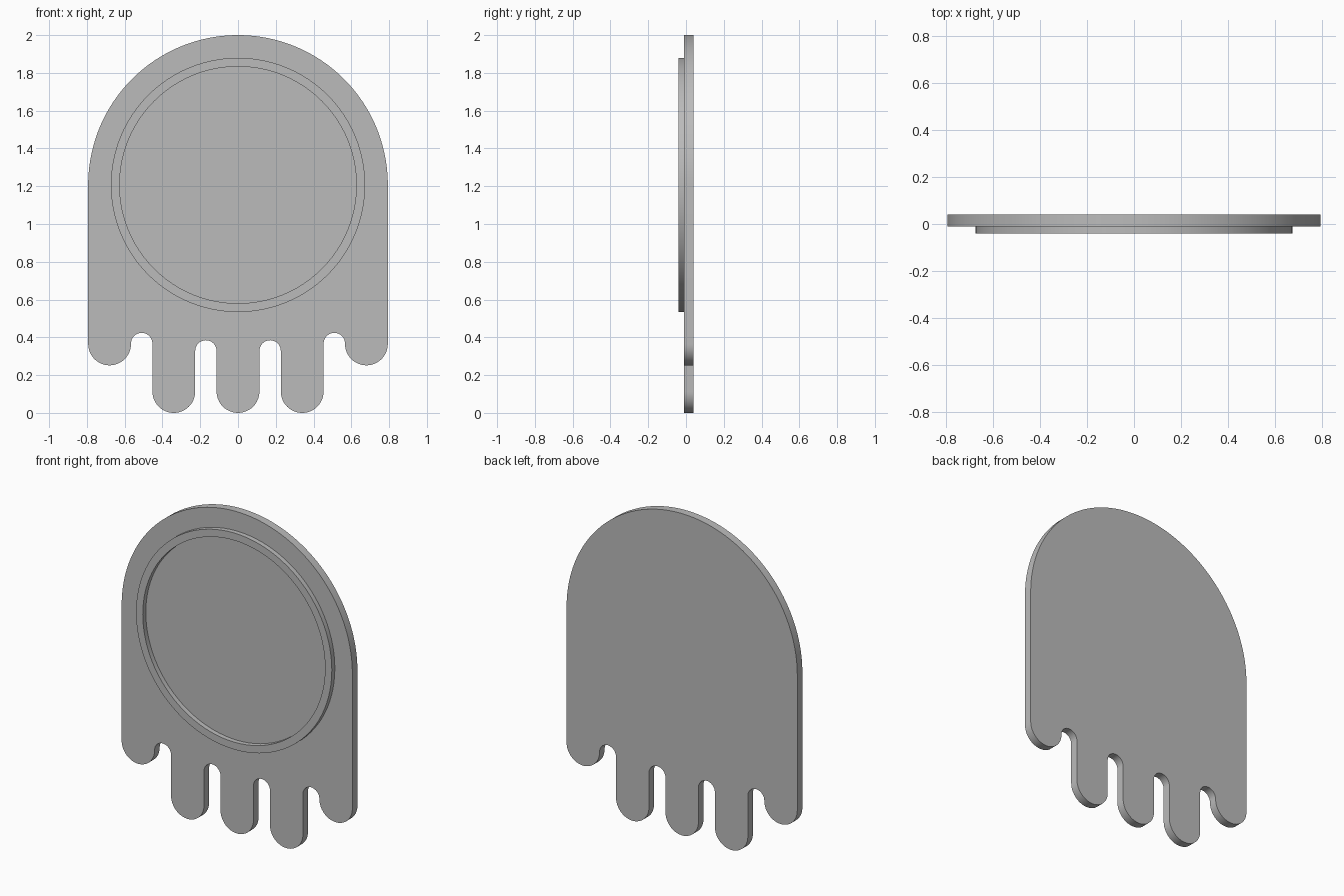
import bpy, bmesh
from math import sin, cos, pi, radians
from mathutils import Matrix, Vector

cube = bpy.data.objects.get("Cube")
if cube:
    bpy.data.objects.remove(cube, do_unlink=True)

grey = bpy.data.materials.new("plain grey")
grey.use_nodes = True
grey.diffuse_color = (0.5, 0.5, 0.5, 1)
grey.node_tree.nodes["Principled BSDF"].inputs["Base Color"].default_value = (0.5, 0.5, 0.5, 1)

UNIT = 2 / 17.65           # finger radius; gaps are half as wide
HEAD = 7 * UNIT            # radius of the rounded top
CENTRE_Z = 2 - HEAD
BACK, FACE, RIM = 0.04, -0.01, -0.04


def arc(x, z, r, start, end, steps):
    angles = [radians(start + (end - start) * i / steps) for i in range(steps + 1)]
    return [(x + r * cos(a), z + r * sin(a)) for a in angles]


def finish(name, bm):
    bmesh.ops.recalc_face_normals(bm, faces=bm.faces)
    mesh = bpy.data.meshes.new(name)
    bm.to_mesh(mesh)
    bm.free()
    mesh.materials.append(grey)
    obj = bpy.data.objects.new(name, mesh)
    bpy.context.collection.objects.link(obj)
    bpy.ops.object.select_all(action='DESELECT')
    obj.select_set(True)
    bpy.context.view_layer.objects.active = obj
    bpy.ops.object.shade_smooth_by_angle(angle=radians(30))
    return obj


# Plate: half outline from the crown down to the middle finger, then mirrored
half = arc(0, CENTRE_Z, HEAD, 90, 0, 48)
half += arc(6 * UNIT, 0.365, UNIT, 0, -180, 24)
half += arc(4.5 * UNIT, 0.367, UNIT / 2, 0, 180, 16)
half += arc(3 * UNIT, UNIT, UNIT, 0, -180, 24)
half += arc(1.5 * UNIT, 0.328, UNIT / 2, 0, 180, 16)
half += arc(0, UNIT, UNIT, 0, -90, 12)
outline = half + [(-x, z) for x, z in half[-2:0:-1]]

bm = bmesh.new()
face = bm.faces.new([bm.verts.new((x, FACE, z)) for x, z in outline])
bmesh.ops.remove_doubles(bm, verts=bm.verts, dist=0.0001)
side = bmesh.ops.extrude_face_region(bm, geom=bm.faces[:], use_keep_orig=True)
moved = [g for g in side["geom"] if isinstance(g, bmesh.types.BMVert)]
bmesh.ops.translate(bm, verts=moved, vec=(0, BACK - FACE, 0))
finish("fingered_plate", bm)

# Raised rim: rectangular section spun round the plate's centre
bm = bmesh.new()
section = [(0.627, FACE), (0.673, FACE), (0.673, RIM), (0.627, RIM)]
verts = [bm.verts.new((r, y, CENTRE_Z)) for r, y in section]
edges = [bm.edges.new((verts[i], verts[(i + 1) % 4])) for i in range(4)]
bmesh.ops.spin(bm, geom=verts + edges, cent=(0, 0, CENTRE_Z), axis=(0, 1, 0),
               angle=2 * pi, steps=96, use_merge=True)
bmesh.ops.remove_doubles(bm, verts=bm.verts, dist=0.0001)
finish("raised_rim", bm)
